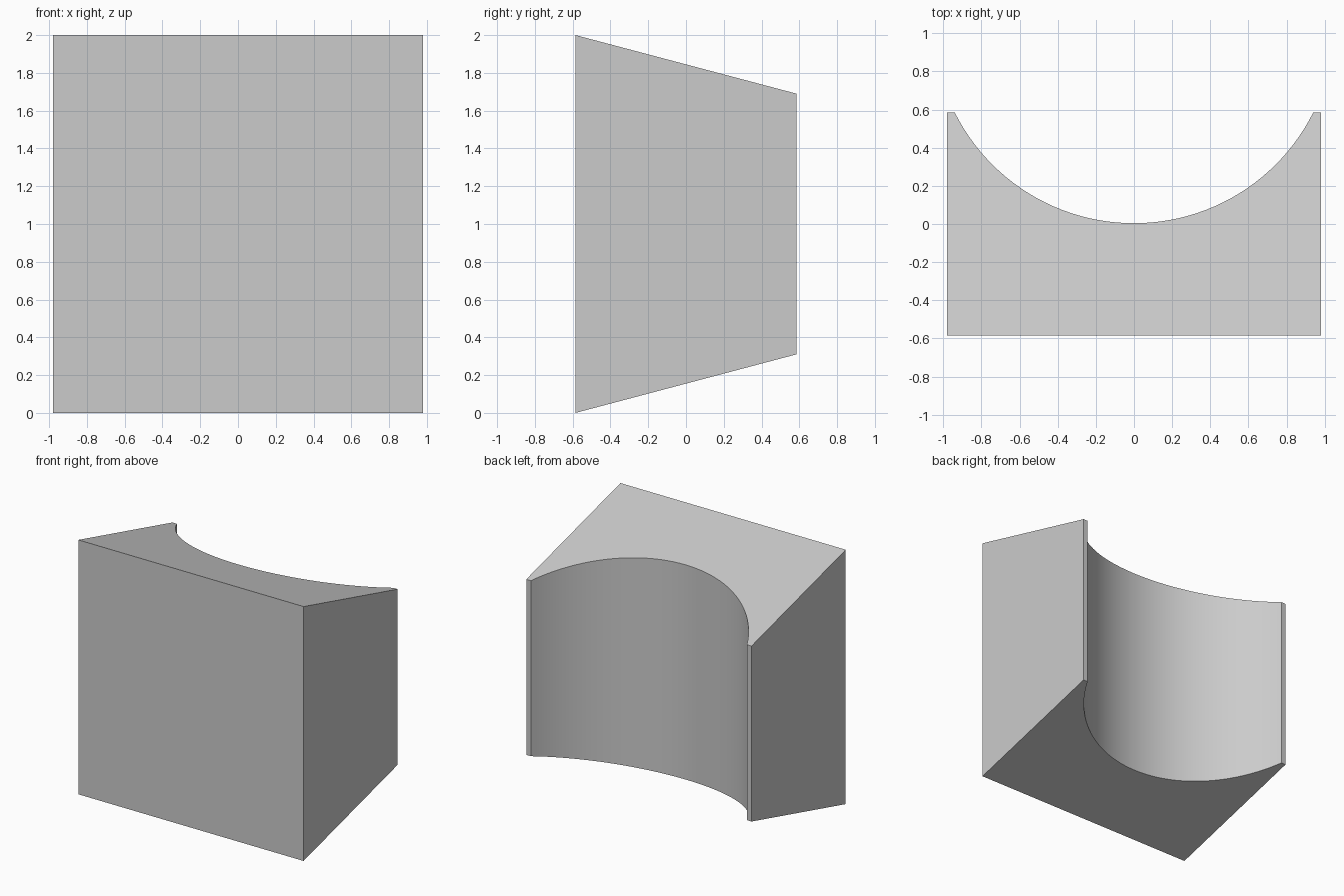
import bpy
import bmesh
from math import asin, sin, cos, radians

if "Cube" in bpy.data.objects:
    bpy.data.objects.remove(bpy.data.objects["Cube"], do_unlink=True)

HALF_X, HALF_Y, HEIGHT = 0.98, 0.585, 2.0
TAPER = 0.31          # height lost at the back, on top and below
ARC_X, ARC_Y = 0.94, 0.004   # half width and deepest point of the hollow
SEGMENTS = 48

# Plain grey material
grey = bpy.data.materials.new("plain_grey")
grey.use_nodes = True
colour = (0.6, 0.6, 0.6, 1)
grey.diffuse_color = colour
grey.node_tree.nodes["Principled BSDF"].inputs["Base Color"].default_value = colour

# Plan outline: straight front and sides, concave circular back
depth = HALF_Y - ARC_Y
radius = (ARC_X ** 2 + depth ** 2) / (2 * depth)
sweep = asin(ARC_X / radius)
outline = [(-HALF_X, HALF_Y), (-HALF_X, -HALF_Y), (HALF_X, -HALF_Y), (HALF_X, HALF_Y)]
for i in range(SEGMENTS + 1):
    a = sweep * (1 - 2 * i / SEGMENTS)
    outline.append((radius * sin(a), ARC_Y + radius * (1 - cos(a))))


def inset(y):
    """Height taken off the top and bottom at this depth."""
    return TAPER * (y + HALF_Y) / (2 * HALF_Y)


# Wedge block: extrude the outline between two sloping planes
bm = bmesh.new()
lower = [bm.verts.new((x, y, inset(y))) for x, y in outline]
upper = [bm.verts.new((x, y, HEIGHT - inset(y))) for x, y in outline]
bm.faces.new(lower[::-1])
bm.faces.new(upper)
for i in range(len(outline)):
    j = (i + 1) % len(outline)
    bm.faces.new((lower[i], lower[j], upper[j], upper[i]))
bmesh.ops.recalc_face_normals(bm, faces=bm.faces[:])

mesh = bpy.data.meshes.new("hollowed_wedge_block")
bm.to_mesh(mesh)
bm.free()
mesh.materials.append(grey)
block = bpy.data.objects.new("hollowed_wedge_block", mesh)
bpy.context.collection.objects.link(block)

# Smooth hollow, sharp outer edges
bpy.ops.object.select_all(action="DESELECT")
block.select_set(True)
bpy.context.view_layer.objects.active = block
bpy.ops.object.shade_smooth_by_angle(angle=radians(20))
